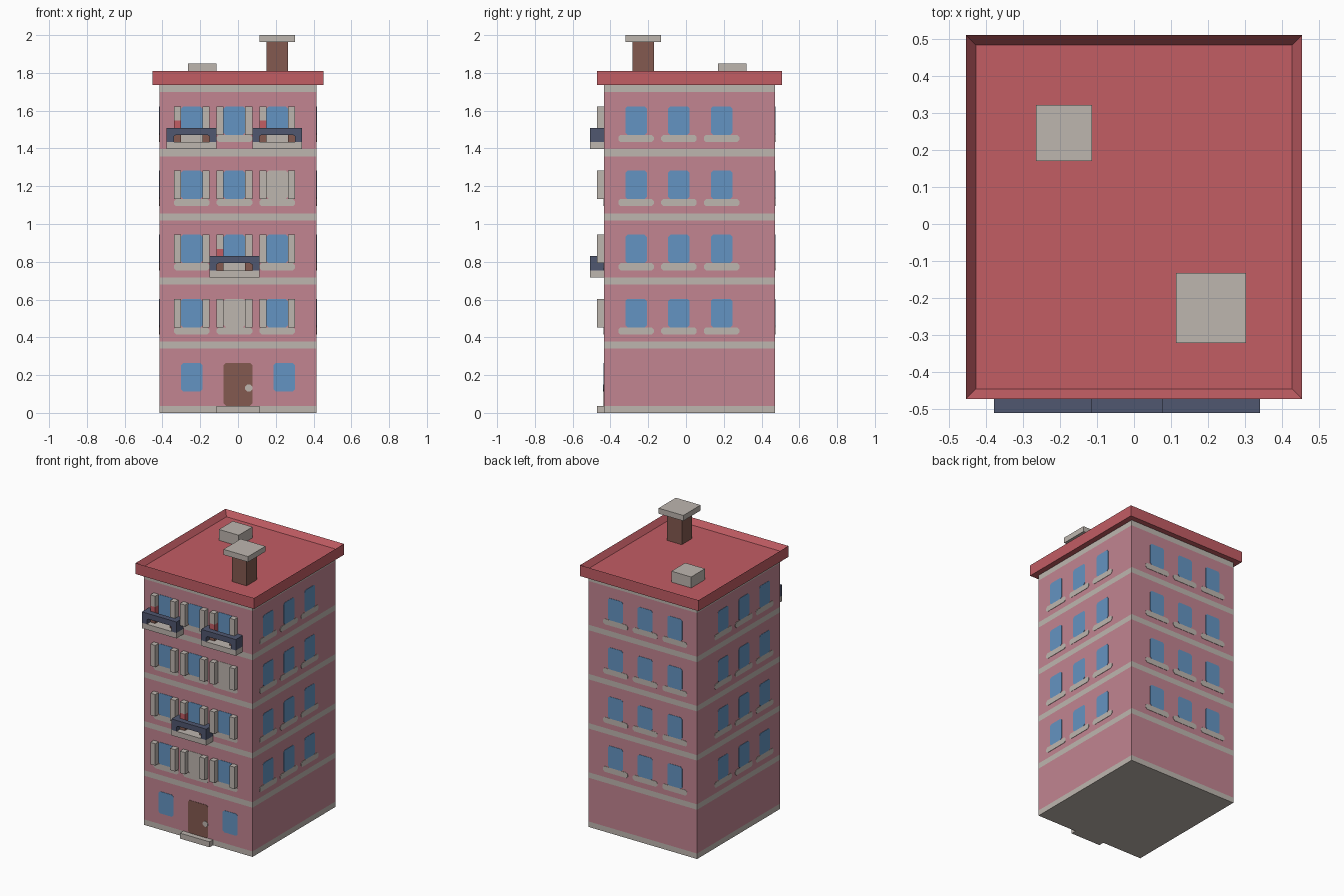
import bpy, bmesh
from mathutils import Vector

cube = bpy.data.objects.get("Cube")
if cube:
    bpy.data.objects.remove(cube, do_unlink=True)

U = 2 / 53          # size of one building block
FRONT, BACK, SIDE = -11.5, 12.5, 11
THIN = 0.06         # thickness of painted plates, in blocks


def material(name, r, g, b):
    lin = [((c / 255 + 0.055) / 1.055) ** 2.4 for c in (r, g, b)] + [1]
    m = bpy.data.materials.new(name)
    m.use_nodes = True
    m.diffuse_color = lin
    m.node_tree.nodes["Principled BSDF"].inputs["Base Color"].default_value = lin
    return m


PINK = material("pink wall", 194, 133, 145)
STONE = material("pale stone", 190, 182, 175)
RED = material("red", 194, 93, 100)
BLUE = material("blue glass", 100, 148, 194)
BROWN = material("brown", 132, 90, 80)
NAVY = material("navy metal", 80, 87, 112)


def finish(bm, name, *mats):
    bmesh.ops.recalc_face_normals(bm, faces=bm.faces)
    me = bpy.data.meshes.new(name)
    bm.to_mesh(me)
    bm.free()
    for m in mats:
        me.materials.append(m)
    ob = bpy.data.objects.new(name, me)
    bpy.context.collection.objects.link(ob)
    return ob


def box_bm(x, y, z):
    """Box from (low, high) pairs given in blocks."""
    bm = bmesh.new()
    bmesh.ops.create_cube(bm, size=1)
    for v in bm.verts:
        v.co = Vector([(a + b) / 2 + c * (b - a) for (a, b), c in zip((x, y, z), v.co)]) * U
    return bm


def box(name, mat, x, y, z):
    return finish(box_bm(x, y, z), name, mat)


def prism(name, mat, outline, place, depth):
    """Extrude a 2D outline; place maps (u, z, depth) to a point in blocks."""
    bm = bmesh.new()
    rings = [[bm.verts.new(Vector(place(u, z, d)) * U) for u, z in outline] for d in (0, depth)]
    bm.faces.new(rings[0])
    bm.faces.new(rings[1])
    n = len(outline)
    for i in range(n):
        j = (i + 1) % n
        bm.faces.new((rings[0][i], rings[0][j], rings[1][j], rings[1][i]))
    return finish(bm, name, mat)


WALLS = {
    "front": lambda u, z, d: (u, FRONT - d, z),
    "back": lambda u, z, d: (u, BACK + d, z),
    "left": lambda u, z, d: (SIDE + d, u, z),
    "right": lambda u, z, d: (-SIDE - d, u, z),
}


def plate(name, mat, wall, u, z, cut=0.3, depth=THIN):
    """Thin painted panel with clipped corners."""
    (a, b), (c, e) = u, z
    outline = [(a + cut, c), (b - cut, c), (b, c + cut), (b, e - cut),
               (b - cut, e), (a + cut, e), (a, e - cut), (a, c + cut)]
    return prism(f"{wall}_{name}", mat, outline, WALLS[wall], depth)


# Tower with a stone band at the foot of each floor and under the roof
bm = box_bm((-SIDE, SIDE), (FRONT, BACK), (0, 46))
for level in range(0, 46, 9):
    for z in (level, level + 1):
        if 0 < z < 46:
            bmesh.ops.bisect_plane(bm, geom=bm.verts[:] + bm.edges[:] + bm.faces[:],
                                   plane_co=(0, 0, z * U), plane_no=(0, 0, 1))
for f in bm.faces:
    f.material_index = 1 if (f.calc_center_median().z / U) % 9 < 1 else 0
finish(bm, "tower", PINK, STONE)

# Roof tray with a raised rim
bm = box_bm((-12, 12), (-12.5, 13.5), (46, 48))
top = max(bm.faces, key=lambda f: f.calc_center_median().z)
bmesh.ops.inset_region(bm, faces=[top], thickness=U)
bmesh.ops.translate(bm, verts=top.verts[:], vec=(0, 0, -U))
finish(bm, "roof", RED)
box("chimney", BROWN, (4, 7), (-7.5, -4.5), (47, 52))
box("chimney_cap", STONE, (3, 8), (-8.5, -3.5), (52, 53))
box("roof_vent", STONE, (-7, -3), (4.5, 8.5), (47, 49))

# Windows and sills on the four upper floors of every wall
CLOSED = {(1, -2), (3, 4)}
BALCONIES = {(4, -8), (4, 4), (2, -2)}
for floor in range(1, 5):
    z = 9 * floor + 3
    for wall in WALLS:
        for u in (-8, -2, 4):
            shut = wall == "front" and (floor, u) in CLOSED
            y = u if wall in ("front", "back") else u - 0.5
            plate("window", STONE if shut else BLUE, wall, (y, y + 3), (z, z + 4))
            plate("sill", STONE, wall, (y - 1, y + 4), (z - 1, z))

    # Open shutters, with pots and flowers in front of the balcony doors
    for u in (-8, -2, 4):
        has_balcony = (floor, u) in BALCONIES
        for x, flower in ((u - 1, 2), (u + 3, 1)):
            span, depth = (x, x + 1), (FRONT - 1, FRONT)
            low = z + flower if has_balcony else z
            box("shutter", STONE, span, depth, (low, z + 4))
            if has_balcony:
                box("flower_pot", BROWN, span, depth, (z - 1, z))
                box("flowers", RED, span, depth, (z, low))
        if not has_balcony:
            continue

        # Balcony slab, arched front rail and side rails
        a, b = u - 2, u + 5
        box("balcony_slab", STONE, (a, b), (FRONT - 2, FRONT), (z - 2, z - 1))
        rail = [(a, z - 1), (a + 1, z - 1), (a + 1, z - 0.2), (a + 1.3, z), (b - 1.3, z),
                (b - 1, z - 0.2), (b - 1, z - 1), (b, z - 1), (b, z + 1), (a, z + 1)]
        prism("balcony_front_rail", NAVY, rail,
              lambda p, q, d: (p, FRONT - 1 - d, q), 1)
        for x in (a, b - 1):
            box("balcony_side_rail", NAVY, (x, x + 1), (FRONT - 1, FRONT), (z - 1, z + 1))

# Ground floor entrance
for u in (-8, 5):
    plate("ground_window", BLUE, "front", (u, u + 3), (3, 7))
plate("door", BROWN, "front", (-2, 2), (1, 7))
plate("door_handle", STONE, "front", (1, 2), (3, 4), depth=2 * THIN)
box("door_step", STONE, (-3, 3), (FRONT - 1, FRONT), (0, 1))
